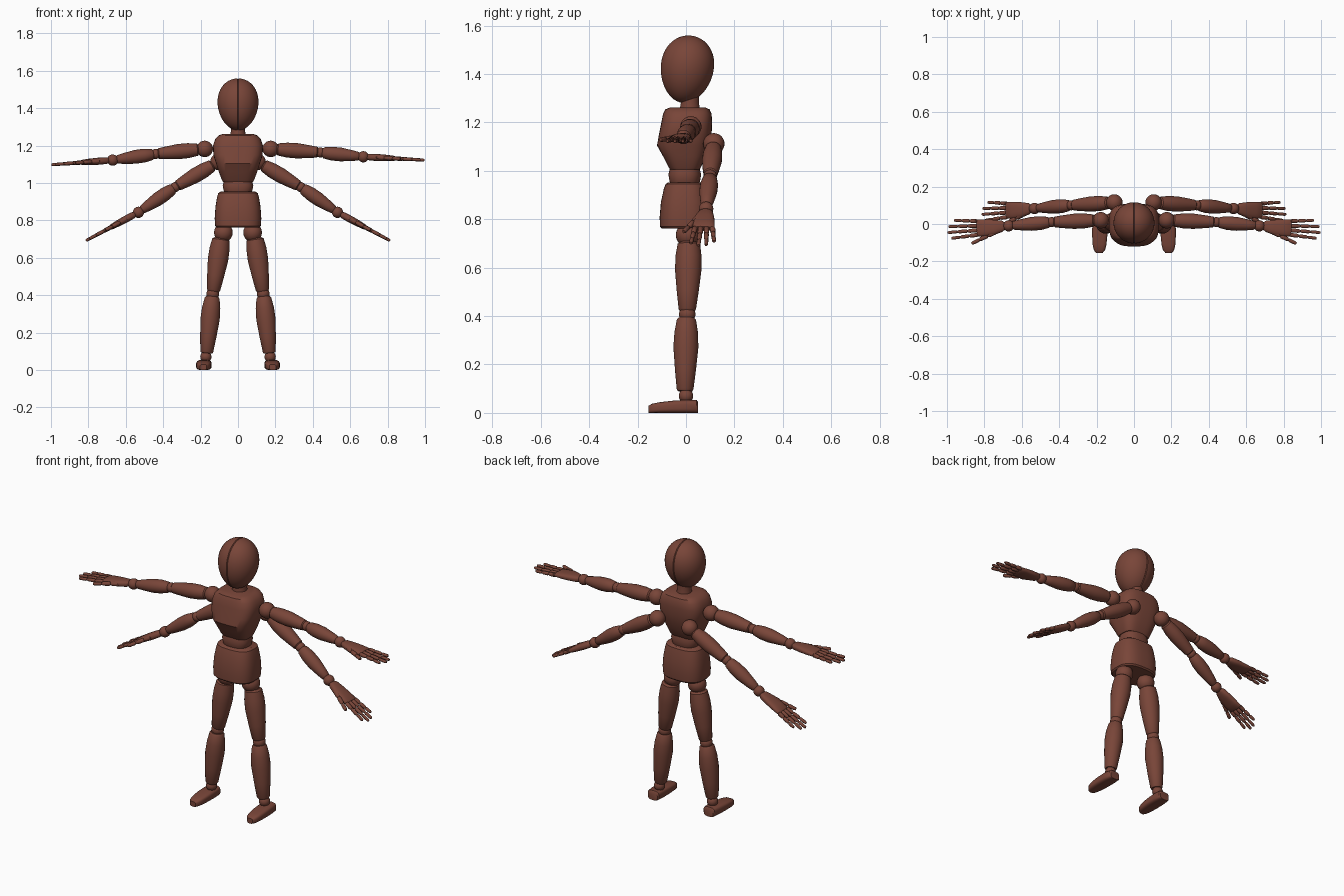
import bpy, bmesh, math
from mathutils import Matrix, Vector

if "Cube" in bpy.data.objects:
    bpy.data.objects.remove(bpy.data.objects["Cube"])

wood = bpy.data.materials.new("reddish_brown_wood")
wood.use_nodes = True
wood.diffuse_color = (0.19, 0.06, 0.04, 1)
wood.node_tree.nodes["Principled BSDF"].inputs["Base Color"].default_value = wood.diffuse_color
parts = []


def finish(name, bm):
    """Turn a bmesh into a named wooden object."""
    bmesh.ops.recalc_face_normals(bm, faces=bm.faces)
    mesh = bpy.data.meshes.new(name)
    bm.to_mesh(mesh)
    bm.free()
    mesh.materials.append(wood)
    ob = bpy.data.objects.new(name, mesh)
    bpy.context.collection.objects.link(ob)
    parts.append(ob)
    return ob


def loft(bm, sections, matrix=Matrix(), n=24, power=2):
    """Skin superellipse sections (t, rx, ry, cx, cy) stacked along local z."""
    rings = []
    for t, rx, ry, cx, cy in sections:
        ring = []
        for i in range(n):
            a = 2 * math.pi * (i + 0.5) / n
            c, s = math.cos(a), math.sin(a)
            x = cx + rx * math.copysign(abs(c) ** (2 / power), c)
            y = cy + ry * math.copysign(abs(s) ** (2 / power), s)
            ring.append(bm.verts.new(matrix @ Vector((x, y, t))))
        rings.append(ring)
    for a, b in zip(rings, rings[1:]):
        for i in range(n):
            j = (i + 1) % n
            bm.faces.new((a[i], a[j], b[j], b[i]))
    bm.faces.new(rings[0][::-1])
    bm.faces.new(rings[-1])


def frame(p, q, side=Vector((0, -1, 0))):
    """Frame at p, z towards q, x as near as possible to side."""
    z = (Vector(q) - Vector(p)).normalized()
    x = (side - z * side.dot(z)).normalized()
    m = Matrix((x, z.cross(x), z)).transposed().to_4x4()
    m.translation = p
    return m


def turned(name, p, q, profile, n=24):
    """Turned limb between p and q from (fraction, radius) pairs."""
    length = (Vector(q) - Vector(p)).length
    bm = bmesh.new()
    loft(bm, [(f * length, r, r, 0, 0) for f, r in profile], frame(p, q), n)
    return finish(name, bm)


def ball(name, p, r):
    bm = bmesh.new()
    bmesh.ops.create_uvsphere(bm, u_segments=24, v_segments=14, radius=r,
                              matrix=Matrix.Translation(p))
    return finish(name, bm)


def block(name, rows, power):
    """Body block from rows of (z, half width, front y, back y)."""
    bm = bmesh.new()
    loft(bm, [(z, w, (b - f) / 2, 0, (f + b) / 2) for z, w, f, b in rows], n=40, power=power)
    return finish(name, bm)


# Head: two egg halves with a groove at the middle seam
bm = bmesh.new()
rows = [(x, math.sqrt(1 - x * x)) for x in [math.sin(math.radians(a)) for a in range(-88, 0, 8)]]
rows = [r for r in rows if r[0] < -0.05] + [(-0.03, 1.0)]
rows = rows + [(0, 0.965)] + [(-x, r) for x, r in reversed(rows)]
loft(bm, [(x, r, r, 0, 0) for x, r in rows], Matrix.Rotation(math.pi / 2, 4, 'Y'), n=48)
for v in bm.verts:
    taper = 1 + 0.1 * v.co.z
    v.co = Vector((v.co.x * 0.109 * taper, v.co.y * 0.109 * taper, v.co.z * 0.14))
bm.transform(Matrix.Translation((0, 0.004, 1.42)) @ Matrix.Rotation(-0.16, 4, 'X'))
finish("head", bm)

# Neck, chest, waist and pelvis
turned("neck", (0, 0.016, 1.24), (0, 0.016, 1.33), [(0, 0.044), (0.5, 0.037), (1, 0.04)])
block("chest", [(1.005, 0.08, -0.065, 0.055), (1.015, 0.086, -0.072, 0.062),
                (1.06, 0.103, -0.095, 0.082), (1.105, 0.118, -0.12, 0.097),
                (1.15, 0.132, -0.112, 0.106), (1.2, 0.134, -0.102, 0.108),
                (1.235, 0.122, -0.095, 0.106), (1.254, 0.104, -0.086, 0.098),
                (1.262, 0.08, -0.066, 0.08)], 3.2)
block("waist", [(0.93, 0.065, -0.06, 0.05), (0.957, 0.076, -0.068, 0.058),
                (0.985, 0.082, -0.073, 0.063), (1.008, 0.076, -0.067, 0.057)], 2.5)
block("pelvis", [(0.762, 0.115, -0.1, 0.085), (0.77, 0.122, -0.108, 0.092),
                 (0.81, 0.125, -0.109, 0.095), (0.87, 0.121, -0.104, 0.092),
                 (0.925, 0.112, -0.092, 0.082), (0.945, 0.106, -0.085, 0.077),
                 (0.953, 0.095, -0.073, 0.066)], 2.8)

THIGH = [(0, 0.036), (0.03, 0.047), (0.2, 0.054), (0.4, 0.055), (0.7, 0.046), (0.97, 0.036), (1, 0.03)]
SHIN = [(0, 0.033), (0.03, 0.04), (0.2, 0.049), (0.4, 0.052), (0.7, 0.044), (0.97, 0.035), (1, 0.03)]
UPPER = [(0, 0.024), (0.04, 0.033), (0.25, 0.04), (0.5, 0.041), (0.8, 0.034), (0.97, 0.029), (1, 0.022)]
FORE = [(0, 0.023), (0.04, 0.03), (0.25, 0.037), (0.5, 0.037), (0.8, 0.029), (0.97, 0.023), (1, 0.018)]

# Legs and feet
for side, s in (("left", 1), ("right", -1)):
    hip, knee, ankle = (s * 0.078, 0.008, 0.735), (s * 0.135, 0.005, 0.407), (s * 0.172, 0, 0.07)
    ball(side + "_hip_joint", hip, 0.05)
    turned(side + "_thigh", (s * 0.09, 0.012, 0.705), (s * 0.132, 0.005, 0.42), THIGH)
    ball(side + "_knee_joint", knee, 0.034)
    turned(side + "_shin", (s * 0.137, 0.002, 0.393), (s * 0.168, -0.004, 0.09), SHIN)
    ball(side + "_ankle_joint", ankle, 0.03)
    bm = bmesh.new()
    shape = [(-0.05, 0.03, 0.044), (-0.044, 0.036, 0.053), (0, 0.041, 0.054),
             (0.06, 0.041, 0.05), (0.11, 0.037, 0.044), (0.14, 0.03, 0.038), (0.154, 0.018, 0.03)]
    loft(bm, [(t, w, h / 2, s * (0.182 + 0.02 * t), h / 2) for t, w, h in shape],
         Matrix.Rotation(math.pi / 2, 4, 'X'), n=24, power=3.5)
    finish(side + "_foot", bm)


def finger(bm, matrix, p, q, r):
    """Three jointed segments with pinched knuckles."""
    p, q = Vector(p), Vector(q)
    length = (q - p).length
    rows = []
    for k in range(3):
        w = r * (1 - 0.12 * k)
        rows += [(k / 3 + f / 3, w * g) for f, g in ((0.02, 0.65), (0.15, 1), (0.8, 0.95), (0.96, 0.65))]
    loft(bm, [(f * length, w, w, 0, 0) for f, w in rows],
         matrix @ frame(p, q, Vector((1, 0, 0))), n=10)


def hand(name, wrist, tip):
    """Flat palm, four fingers and a forward thumb."""
    length = (Vector(tip) - Vector(wrist)).length
    m = frame(wrist, tip)
    bm = bmesh.new()
    loft(bm, [(0.022, 0.02, 0.014, 0, 0), (0.035, 0.03, 0.018, 0, 0), (0.08, 0.041, 0.019, 0.004, 0),
              (0.13, 0.045, 0.017, 0.004, 0), (0.165, 0.045, 0.014, 0.003, 0),
              (0.172, 0.04, 0.01, 0.003, 0)], m, power=2.6)
    for k, reach in enumerate((0.94, 1.0, 0.98, 0.88)):
        u = 1.5 - k
        finger(bm, m, (0.003 + u * 0.024, 0, 0.165), (0.003 + u * 0.032, 0, length * reach), 0.0115)
    finger(bm, m, (0.028, 0, 0.07), (0.085, 0, 0.205), 0.0135)
    finish(name, bm)


def arm(name, shoulder, elbow, wrist, tip):
    s, e, w = Vector(shoulder), Vector(elbow), Vector(wrist)
    ball(name + "_shoulder_joint", s, 0.044)
    turned(name + "_upper", s.lerp(e, 0.12), e.lerp(s, 0.04), UPPER)
    ball(name + "_elbow_joint", e, 0.027)
    turned(name + "_forearm", e.lerp(w, 0.05), w.lerp(e, 0.09), FORE)
    ball(name + "_wrist_joint", w, 0.03)
    hand(name + "_hand", w, tip)


# Front pair reaches outward, rear pair hangs lower from the back
arm("left_front_arm", (0.175, 0.02, 1.182), (0.44, 0.01, 1.163), (0.67, -0.01, 1.14), (1.0, -0.027, 1.122))
arm("right_front_arm", (-0.178, 0.02, 1.182), (-0.44, 0.01, 1.155), (-0.67, -0.01, 1.122), (-1.0, -0.027, 1.097))
for side, s in (("left", 1), ("right", -1)):
    arm(side + "_rear_arm", (s * 0.105, 0.115, 1.112), (s * 0.335, 0.1, 0.978),
        (s * 0.532, 0.083, 0.843), (s * 0.815, 0.07, 0.69))

# Smooth shading with crisp turned edges
bpy.ops.object.select_all(action='DESELECT')
for ob in parts:
    ob.select_set(True)
bpy.context.view_layer.objects.active = parts[0]
bpy.ops.object.shade_smooth_by_angle(angle=math.radians(35))
